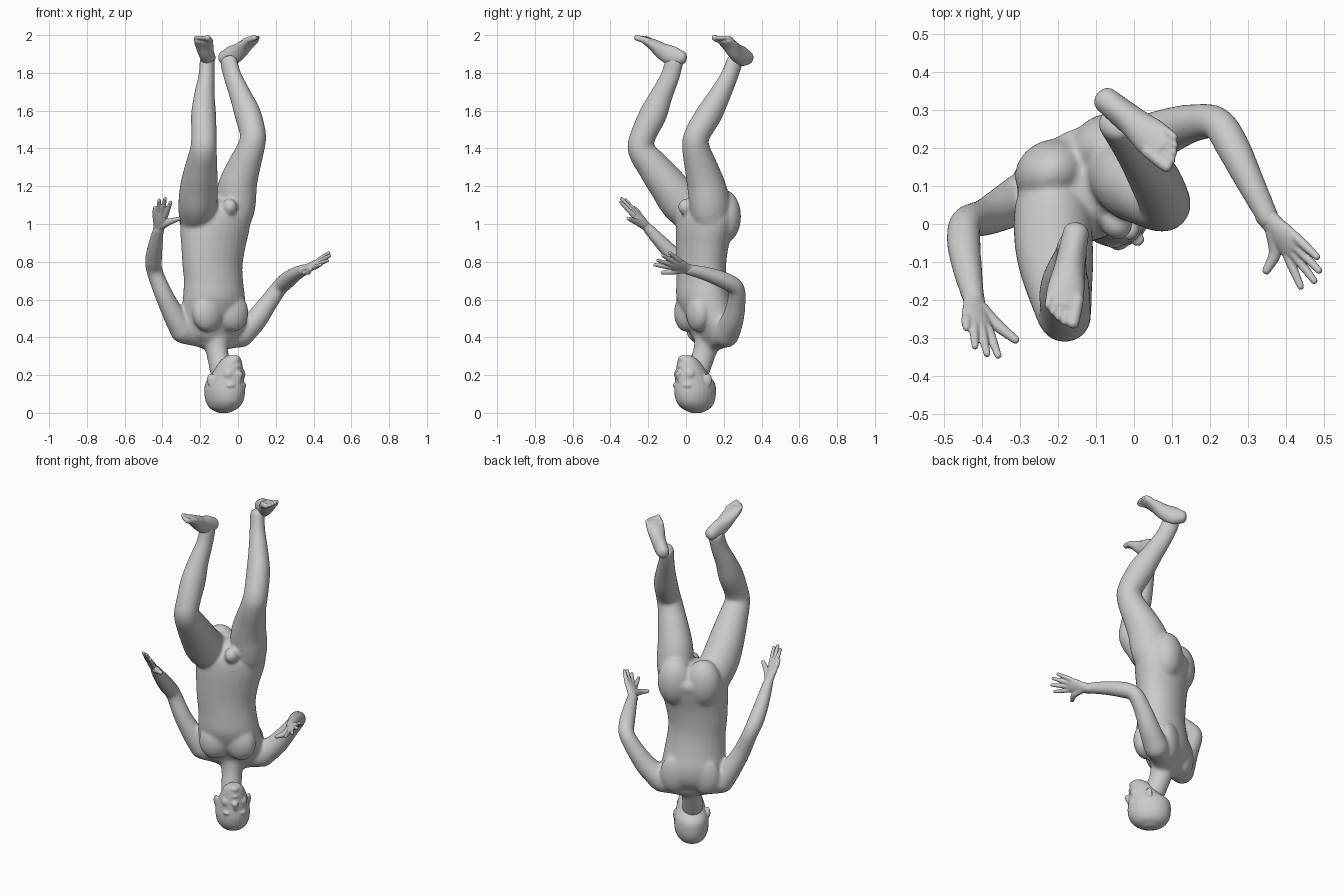
import bpy, bmesh, math
from mathutils import Vector as V, Matrix

def catmull(pts, n=5):
    """Smoothly interpolate rows of numbers."""
    out = []
    for i in range(len(pts) - 1):
        a, b, c, d = (pts[max(0, min(len(pts) - 1, i + k))] for k in (-1, 0, 1, 2))
        for s in range(n):
            t = s / n
            out.append([0.5 * (2*q + (r - p)*t + (2*p - 5*q + 4*r - w)*t*t + (3*q - p - 3*r + w)*t**3)
                        for p, q, r, w in zip(a, b, c, d)])
    return out + [list(pts[-1])]

def loft(bm, pts, side, axis=None, cap=0.8, seg=28):
    """Tube through rows x, y, z, half width along side, half depth; rounded ends."""
    rows = catmull([p if len(p) == 5 else (*p, p[3]) for p in pts])
    cs = [V(r[:3]) for r in rows]
    rings = []
    for i, r in enumerate(rows):
        t = axis or (cs[min(i + 1, len(cs) - 1)] - cs[max(i - 1, 0)]).normalized()
        rings.append((cs[i], t, r[3], r[4]))
    def end(ring, sign):
        c, t, w, d = ring
        return [(c + t * sign * cap * min(w, d) * math.sin(a), t, w * math.cos(a), d * math.cos(a))
                for a in (0.4, 0.8, 1.15, 1.45)]
    rings = end(rings[0], -1)[::-1] + rings + end(rings[-1], 1)
    loops = []
    for c, t, w, d in rings:
        s = (side - t * side.dot(t)).normalized()
        n = t.cross(s)
        loops.append([bm.verts.new(c + s * w * math.cos(k * math.tau / seg) + n * d * math.sin(k * math.tau / seg))
                      for k in range(seg)])
    for a, b in zip(loops, loops[1:]):
        for k in range(seg):
            j = (k + 1) % seg
            bm.faces.new((a[k], a[j], b[j], b[k]))
    bm.faces.new(loops[0][::-1])
    bm.faces.new(loops[-1])

def blob(bm, c, size, u, f):
    """Ellipsoid with half sizes along u, f and z."""
    m = Matrix.Translation(c) @ Matrix((u, f, V((0, 0, 1)))).transposed().to_4x4() @ Matrix.Diagonal((*size, 1))
    bmesh.ops.create_uvsphere(bm, u_segments=24, v_segments=16, radius=1, matrix=m)

def finish(bm, name, voxel, smooth):
    """Fuse the overlapping pieces into one smooth skin."""
    bmesh.ops.recalc_face_normals(bm, faces=bm.faces)
    me = bpy.data.meshes.new(name)
    bm.to_mesh(me)
    bm.free()
    ob = bpy.data.objects.new(name, me)
    bpy.context.collection.objects.link(ob)
    r = ob.modifiers.new("fuse", 'REMESH')
    r.mode, r.voxel_size, r.use_smooth_shade = 'VOXEL', voxel, True
    s = ob.modifiers.new("soften", 'SMOOTH')
    s.factor, s.iterations = 0.5, smooth

def frame(deg):
    a = math.radians(deg)
    return V((math.cos(a), math.sin(a), 0)), V((math.sin(a), -math.cos(a), 0))

Z = V((0, 0, 1))
u, f = frame(25)

# torso, neck, arms and legs
bm = bmesh.new()
loft(bm, [(-.12, .125, .375, .10, .065), (-.13, .13, .41, .165, .088), (-.13, .13, .46, .185, .11),
          (-.13, .112, .53, .178, .13), (-.127, .09, .61, .171, .134), (-.13, .082, .70, .163, .126),
          (-.135, .08, .78, .166, .124), (-.13, .086, .88, .178, .13), (-.122, .10, .98, .193, .142),
          (-.12, .11, 1.05, .187, .142), (-.12, .10, 1.10, .13, .10)], u, Z, cap=.4)
loft(bm, [(-.29, .07, .43, .064), (-.21, .105, .412, .062), (-.12, .135, .395, .07), (-.05, .18, .403, .064),
          (.02, .215, .415, .068)], Z)                                                    # shoulder line
loft(bm, [(-.122, .125, .43, .09, .08), (-.115, .11, .365, .068, .068), (-.108, .095, .31, .057, .062),
          (-.09, .065, .22, .058, .06)], u)
for k in (-1, 1):
    blob(bm, V((-.125, .10, .53)) + u * k * .075 + f * .077, (.085, .056, .10), u, f)     # chest
    blob(bm, V((-.12, .12, 1.04)) + u * k * .08 - f * .055, (.10, .085, .14), u, f)       # seat
    blob(bm, V((-.13, .125, .48)) + u * k * .09 - f * .07, (.08, .042, .11), u, f)        # shoulder blade
blob(bm, V((-.045, .002, 1.09)), (.04, .045, .045), u, f)
loft(bm, [(-.29, .07, .43, .066), (-.335, .045, .51, .059), (-.39, .018, .62, .049), (-.44, .003, .745, .043),
          (-.447, -.045, .81, .045), (-.437, -.12, .89, .039), (-.42, -.20, .975, .029)], u)
loft(bm, [(.02, .215, .42, .069), (.092, .245, .49, .06), (.155, .265, .575, .05), (.217, .265, .66, .044),
          (.258, .205, .70, .045), (.305, .11, .735, .038), (.355, .01, .76, .029)], Z)
loft(bm, [(-.20, .085, .96, .085, .09), (-.212, .042, 1.05, .10, .11), (-.212, -.03, 1.12, .103, .112),
          (-.205, -.10, 1.21, .099, .10), (-.195, -.17, 1.30, .086, .087), (-.183, -.238, 1.395, .071, .071),
          (-.18, -.226, 1.47, .067, .068), (-.182, -.174, 1.58, .066, .073), (-.178, -.13, 1.68, .055, .06),
          (-.167, -.085, 1.78, .043, .051), (-.163, -.062, 1.86, .040, .05)], V((.98, -.18, 0)))
loft(bm, [(-.04, .15, .96, .085, .09), (-.03, .137, 1.05, .10, .115), (-.015, .125, 1.12, .103, .115),
          (0, .105, 1.21, .098, .104), (.03, .08, 1.30, .086, .09), (.067, .053, 1.40, .073, .074),
          (.08, .058, 1.47, .068, .069), (.052, .122, 1.58, .066, .073), (.013, .178, 1.68, .055, .06),
          (-.028, .228, 1.78, .043, .051), (-.05, .258, 1.86, .040, .05)], V((.63, .78, 0)))
finish(bm, "body", .008, 14)

# head, crown resting on the ground and turned to one side
hu, hf = frame(42)
hc = V((-.069, .047, 0))
at = lambda s, o, z: hc + hu * s + hf * o + Z * z
bm = bmesh.new()
loft(bm, [(*at(0, o, z), w, d) for z, o, w, d in (
    (.006, -.01, .035, .045), (.025, -.008, .067, .084), (.06, -.004, .088, .111), (.11, -.002, .096, .121),
    (.16, 0, .091, .116), (.20, .02, .08, .094), (.24, .034, .069, .076), (.275, .048, .055, .058),
    (.298, .06, .036, .04))], hu, Z, cap=.2)
loft(bm, [(*at(0, .104, .16), .012, .012), (*at(0, .115, .19), .014, .015), (*at(0, .121, .208), .018, .015)], hu)
blob(bm, at(0, .095, .247), (.028, .02, .014), hu, hf)      # lips
blob(bm, at(0, .088, .285), (.026, .022, .02), hu, hf)      # chin
for k in (-1, 1):
    blob(bm, at(k * .033, .088, .145), (.034, .026, .018), hu, hf)    # brow
    blob(bm, at(k * .042, .07, .205), (.03, .032, .032), hu, hf)      # cheek
    e, g = frame(42 - k * 25)
    blob(bm, at(k * .091, -.012, .175), (.011, .022, .035), e, g)     # ear
finish(bm, "head", .005, 7)

# hands: palm, four fingers and thumb
def hand(name, wrist, tips, thumb):
    bm = bmesh.new()
    w, tips, thumb = V(wrist), [V(t) for t in tips], V(thumb)
    mid = (tips[1] + tips[2]) / 2 - w
    s = tips[0] - tips[3]
    s = (s - mid * s.dot(mid) / mid.length_squared).normalized()
    loft(bm, [(*(w - mid * .1), .029, .026), (*(w + mid * .1), .032, .021), (*(w + mid * .32), .042, .019),
              (*(w + mid * .5), .043, .014)], s)
    for i, t in enumerate(tips):
        b = w + mid * (.5, .53, .5, .44)[i] + s * (.032 - .0215 * i)
        m = b.lerp(t, .5)
        loft(bm, [(*b, .0135), (*m, .0118), (*b.lerp(t, .95), .0092)], s, seg=14)
    b = w + mid * .14 + s * .016
    j = w + mid * .32 + s * .05
    loft(bm, [(*b, .021), (*j.lerp(thumb, .1), .017), (*j.lerp(thumb, .94), .011)], Z, seg=14)
    finish(bm, name, .004, 3)

hand("left_hand", (-.42, -.20, .975),
     [(-.355, -.35, 1.12), (-.385, -.345, 1.14), (-.417, -.325, 1.132), (-.44, -.275, 1.09)], (-.306, -.308, 1.03))
hand("right_hand", (.355, .01, .76),
     [(.44, -.17, .785), (.477, -.154, .808), (.49, -.127, .835), (.484, -.09, .85)], (.345, -.127, .742))

# feet, soles up
def foot(name, heel, d, m):
    bm = bmesh.new()
    h, d, m = V(heel), V(d).normalized(), V(m).normalized()
    p = lambda s, o, z: h + d * s + m * o + Z * z
    loft(bm, [(*p(.03, 0, 1.88), .034, .037), (*p(.075, 0, 1.888), .037, .052), (*p(.13, 0, 1.912), .041, .045),
              (*p(.18, .001, 1.947), .049, .032), (*p(.225, .003, 1.972), .05, .02)], m)
    for i in range(5):
        o, r = (.036, .014, -.004, -.021, -.037)[i], (.0165, .0125, .0115, .011, .0105)[i]
        e = (.274, .272, .264, .253, .24)[i]
        loft(bm, [(*p(.20, o, 1.968), r), (*p(e - .024, o, 1.981), r), (*p(e - .006, o, 1.987), r * .9)], m, seg=14)
    finish(bm, name, .005, 3)

foot("left_foot", (-.147, .007, 0), (-.18, -.98, 0), (.98, -.18, 0))
foot("right_foot", (-.098, .345, 0), (.78, -.63, 0), (-.63, -.78, 0))
